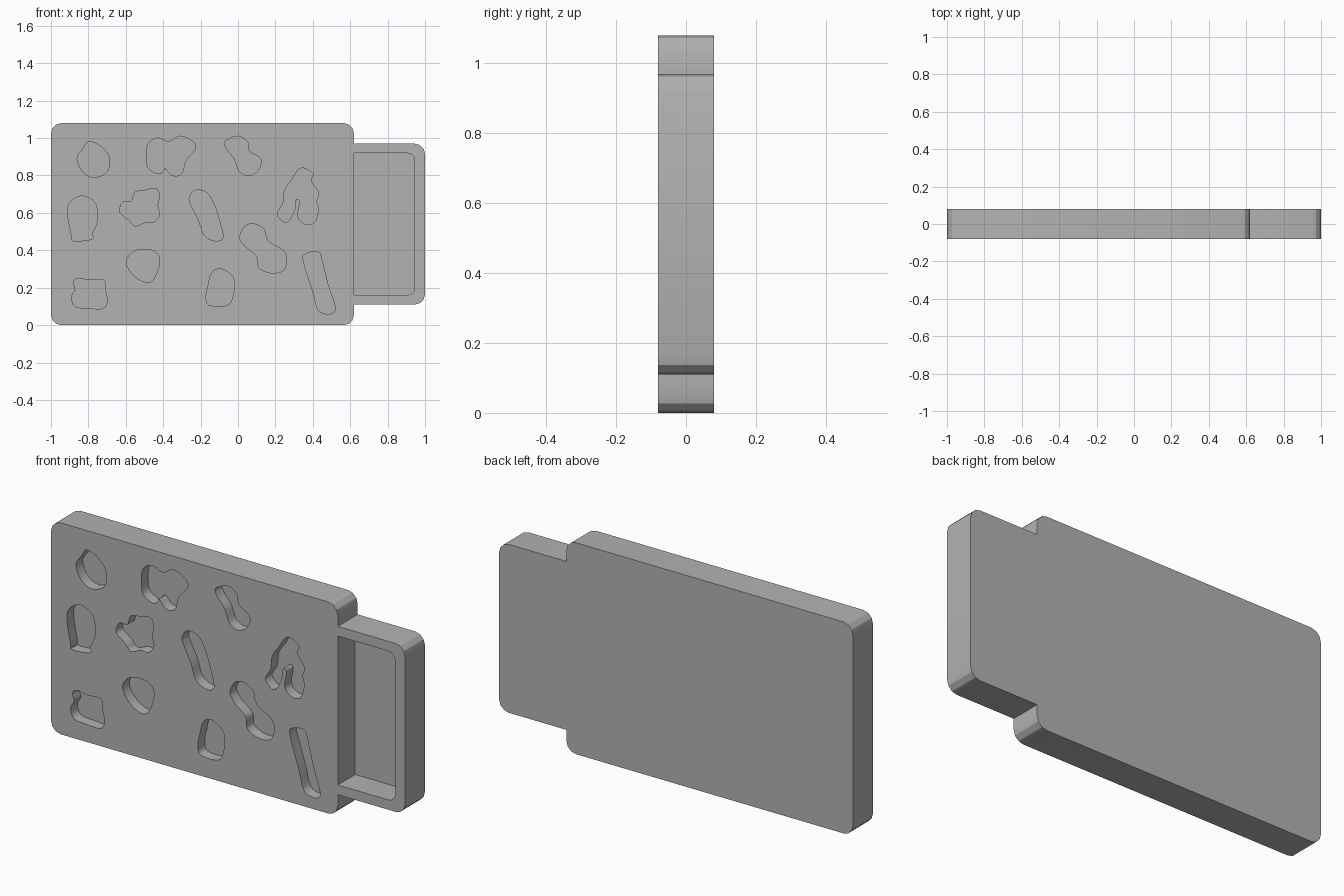
import bpy
import bmesh
import math
from mathutils import Vector

default_cube = bpy.data.objects.get("Cube")
if default_cube:
    bpy.data.objects.remove(default_cube, do_unlink=True)

THICK = 0.16
FRONT = -THICK / 2
CUT_DEPTH = 0.055
TRAY_DEPTH = 0.14

grey = bpy.data.materials.new("plain_grey")
grey.use_nodes = True
grey.diffuse_color = (0.45, 0.45, 0.45, 1)
grey.node_tree.nodes["Principled BSDF"].inputs["Base Color"].default_value = grey.diffuse_color


def rounded_outline(corners, segments=3):
    """Closed outline from (x, z, radius) corners."""
    outline = []
    for i, (x, z, radius) in enumerate(corners):
        point = Vector((x, z))
        before = (Vector(corners[i - 1][:2]) - point).normalized()
        after = (Vector(corners[(i + 1) % len(corners)][:2]) - point).normalized()
        if not radius:
            outline.append(point)
            continue
        centre = point + radius * (before + after)
        for step in range(segments + 1):
            angle = math.pi / 2 * step / segments
            outline.append(centre - radius * (after * math.cos(angle) + before * math.sin(angle)))
    return outline


def smooth_outline(points, steps=5):
    """Closed flowing curve through points given in hundredths."""
    knots = [Vector(p) / 100 for p in points]
    count = len(knots)
    outline = []
    for i in range(count):
        a, b, c, d = (knots[(i + k) % count] for k in (-1, 0, 1, 2))
        for step in range(steps):
            t = step / steps
            outline.append(b + (c - a) * t / 2 + (a - b * 2.5 + c * 2 - d / 2) * t ** 2
                           + ((b - c) * 1.5 + (d - a) / 2) * t ** 3)
    return outline


def add_prism(bm, outline, near, far):
    """Extrude an outline along y from near to far."""
    face = bm.faces.new([bm.verts.new((p.x, near, p.y)) for p in outline])
    result = bmesh.ops.extrude_face_region(bm, geom=[face], use_keep_orig=True)
    moved = [v for v in result["geom"] if isinstance(v, bmesh.types.BMVert)]
    bmesh.ops.translate(bm, verts=moved, vec=(0, far - near, 0))


def make_object(name, bm):
    bmesh.ops.recalc_face_normals(bm, faces=bm.faces)
    mesh = bpy.data.meshes.new(name)
    bm.to_mesh(mesh)
    bm.free()
    mesh.materials.append(grey)
    obj = bpy.data.objects.new(name, mesh)
    bpy.context.collection.objects.link(obj)
    return obj


# Board with its narrower end tray, one solid body
R = 0.055
body = bmesh.new()
add_prism(body, rounded_outline([
    (-1, 0, R), (0.62, 0, R), (0.62, 0.11, 0), (1, 0.11, R),
    (1, 0.97, R), (0.62, 0.97, 0), (0.62, 1.08, R), (-1, 1.08, R)]), FRONT, -FRONT)
board = make_object("puzzle_board", body)

# Shaped recesses in the board front
cuts = bmesh.new()


def recess(*points):
    add_prism(cuts, smooth_outline(points), FRONT - 0.05, FRONT + CUT_DEPTH)


# Top row: round, winged and bent shapes
recess((-80, 98), (-74, 96), (-69, 90), (-70, 82), (-77, 79), (-83, 82), (-86, 89), (-83, 94))
recess((-49, 90), (-48, 97), (-43, 100), (-37, 98), (-31, 101), (-24, 98), (-23, 94),
       (-28, 88), (-30, 81), (-35, 80), (-39, 84), (-40, 82), (-43, 81), (-48, 84))
recess((-7, 98), (0, 101), (5, 98), (6, 93), (12, 89), (11, 83), (6, 80), (1, 82),
       (-2, 89), (-6, 94))
# Two-legged shape
recess((30, 80), (34, 84), (40, 81), (39, 77), (43, 71), (42, 66), (43, 62), (41, 55),
       (36, 54), (32, 58), (33, 66), (31, 67), (30, 61), (26, 55), (21, 59), (24, 65),
       (25, 72), (29, 78))
# Middle row: bulb, star-like, slanted and waisted shapes
recess((-91, 59), (-90, 65), (-84, 69), (-77, 66), (-75, 59), (-76, 53), (-78, 49),
       (-78, 46), (-88, 45), (-89, 48))
recess((-63, 63), (-61, 66), (-57, 66), (-55, 71), (-50, 72), (-44, 73), (-42, 69),
       (-43, 64), (-42, 59), (-45, 55), (-49, 55), (-55, 53), (-58, 56), (-63, 60))
recess((-26, 68), (-23, 72), (-17, 71), (-13, 65), (-10, 56), (-8, 47), (-12, 45),
       (-18, 48), (-21, 56), (-25, 64))
recess((1, 47), (4, 53), (9, 54), (14, 51), (16, 45), (24, 40), (26, 35), (24, 29),
       (17, 28), (11, 31), (10, 37), (4, 42))
# Bottom row: heart-like, square, egg and long shapes
recess((-59, 36), (-54, 40), (-46, 40), (-42, 36), (-43, 29), (-47, 23), (-54, 25), (-59, 31))
recess((-88, 23), (-85, 25), (-80, 24), (-72, 24), (-71, 19), (-70, 13), (-72, 9),
       (-80, 9), (-87, 10), (-89, 15), (-87, 19))
recess((-16, 21), (-14, 28), (-9, 30), (-3, 26), (-2, 20), (-4, 12), (-9, 10), (-16, 11), (-17, 16))
recess((35, 34), (36, 38), (43, 39), (45, 34), (48, 22), (52, 9), (49, 6), (43, 8), (40, 18))

# Deep hollow of the end tray
add_prism(cuts, rounded_outline([
    (0.62, 0.16, 0), (0.945, 0.16, 0.04), (0.945, 0.92, 0.04), (0.62, 0.92, 0)]),
    FRONT - 0.05, FRONT + TRAY_DEPTH)

cutter = make_object("recess_cutter", cuts)
cutter.hide_render = True
cutter.hide_viewport = False

# Cut the recesses, then drop the helper
carve = board.modifiers.new("carve_recesses", 'BOOLEAN')
carve.operation = 'DIFFERENCE'
carve.solver = 'EXACT'
carve.object = cutter
bpy.context.view_layer.objects.active = board
board.select_set(True)
bpy.ops.object.modifier_apply(modifier=carve.name)
bpy.data.objects.remove(cutter, do_unlink=True)
bpy.ops.object.shade_smooth_by_angle(angle=math.radians(25))
